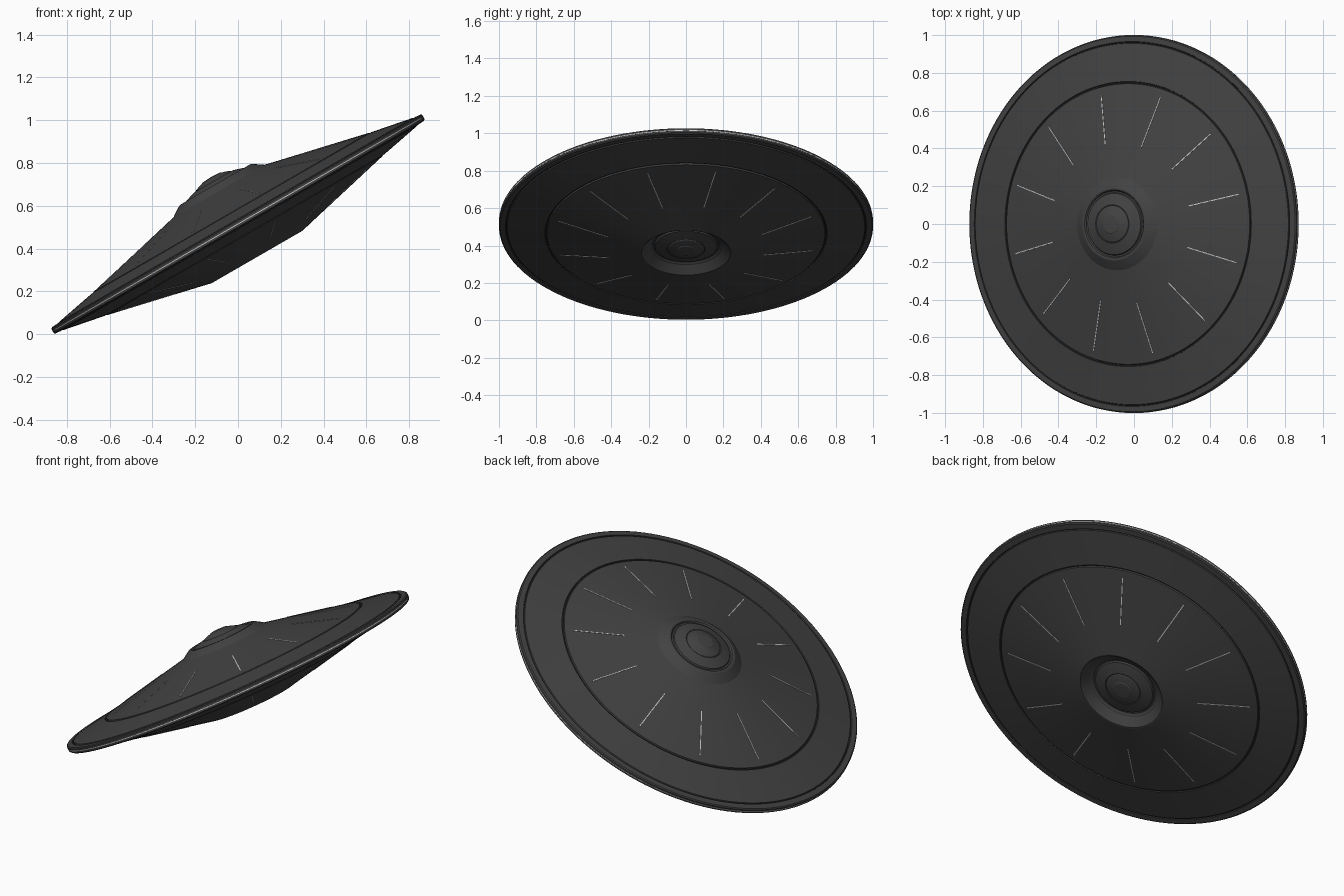
import bpy, bmesh, math
from mathutils import Matrix, Vector

if "Cube" in bpy.data.objects:
    bpy.data.objects.remove(bpy.data.objects["Cube"])

# The whole saucer is modelled flat, then tilted 30 degrees about y
TILT = Matrix.Translation((0, 0, 0.515)) @ Matrix.Rotation(math.radians(-30), 4, 'Y')
SEG = 128


def material(name, color):
    m = bpy.data.materials.new(name)
    m.diffuse_color = color
    m.use_nodes = True
    m.node_tree.nodes["Principled BSDF"].inputs["Base Color"].default_value = m.diffuse_color
    return m


DARK = material("dark_hull", (0.055, 0.055, 0.055, 1))
SEAM = material("seam_black", (0.012, 0.012, 0.012, 1))
LIGHT = material("light_white", (0.9, 0.9, 0.88, 1))


def finish(name, bm, mat, smooth=True):
    bmesh.ops.remove_doubles(bm, verts=bm.verts, dist=1e-5)
    bmesh.ops.recalc_face_normals(bm, faces=bm.faces)
    me = bpy.data.meshes.new(name)
    bm.to_mesh(me)
    bm.free()
    ob = bpy.data.objects.new(name, me)
    bpy.context.collection.objects.link(ob)
    me.materials.append(mat)
    ob.matrix_world = TILT
    if smooth:
        bpy.ops.object.select_all(action='DESELECT')
        ob.select_set(True)
        bpy.context.view_layer.objects.active = ob
        bpy.ops.object.shade_smooth_by_angle(angle=math.radians(12))
    return ob


def lathe(name, profile, mat, closed=False):
    bm = bmesh.new()
    vs = [bm.verts.new((r, 0, z)) for r, z in profile]
    pairs = list(zip(vs, vs[1:]))
    if closed:
        pairs.append((vs[-1], vs[0]))
    es = [bm.edges.new(p) for p in pairs]
    bmesh.ops.spin(bm, geom=vs + es, cent=(0, 0, 0), axis=(0, 0, 1),
                   angle=math.tau, steps=SEG, use_duplicate=False)
    return finish(name, bm, mat)


# Shared outer cone with its two seam grooves, rim to hub
cone = [(1.0, 0.012), (0.994, 0.017), (0.966, 0.019), (0.964, 0.014), (0.958, 0.014),
        (0.956, 0.021), (0.755, 0.060), (0.753, 0.054), (0.745, 0.054), (0.743, 0.063),
        (0.50, 0.119), (0.30, 0.165), (0.245, 0.178)]

# Top: raised collar, moat and stepped dome
top = [(0.225, 0.192), (0.195, 0.211), (0.188, 0.213), (0.180, 0.211), (0.174, 0.203),
       (0.166, 0.203), (0.162, 0.211), (0.13, 0.222), (0.102, 0.230), (0.098, 0.228),
       (0.094, 0.233), (0.07, 0.242), (0.052, 0.247), (0.048, 0.250), (0, 0.253)]

# Bottom: sloping recess with a shallow dome inside
bottom = [(0.238, 0.178), (0.195, 0.141), (0.188, 0.139), (0.178, 0.132), (0.170, 0.132),
          (0.165, 0.140), (0.13, 0.149), (0.102, 0.155), (0.098, 0.153), (0.094, 0.157),
          (0.07, 0.163), (0.052, 0.166), (0.048, 0.169), (0, 0.171)]

under = [(r, -z) for r, z in cone + bottom]
lathe("saucer_hull", under[::-1] + cone + top, DARK)

# Black fill lines in the seams, both sides
for side, s in (("top", 1), ("bottom", -1)):
    for label, r0, r1, z in (("outer", 0.958, 0.964, 0.0146), ("middle", 0.745, 0.753, 0.0546)):
        lathe(f"{label}_seam_{side}", [(r0, s * z), (r1, s * z)], SEAM)

# Thin light strip around the rim
lathe("rim_light", [(0.997, -0.002), (1.001, -0.002), (1.001, 0.002), (0.997, 0.002)],
      LIGHT, closed=True)

# Twelve radial light slots on each side, lying along the cone
for side, s in (("top", 1), ("bottom", -1)):
    bm = bmesh.new()
    a, b = Vector((0.425, 0, s * 0.1363)), Vector((0.70, 0, s * 0.0729))
    d = b - a
    slope = Matrix.Rotation(-math.atan2(d.z, d.x), 4, 'Y')
    for k in range(12):
        spin = Matrix.Rotation(math.radians(13 + 30 * k), 4, 'Z')
        mat = spin @ Matrix.Translation((a + b) / 2) @ slope @ Matrix.Diagonal((d.length, 0.005, 0.004, 1))
        bmesh.ops.create_cube(bm, size=1, matrix=mat)
    finish(f"light_slots_{side}", bm, LIGHT, smooth=False)
